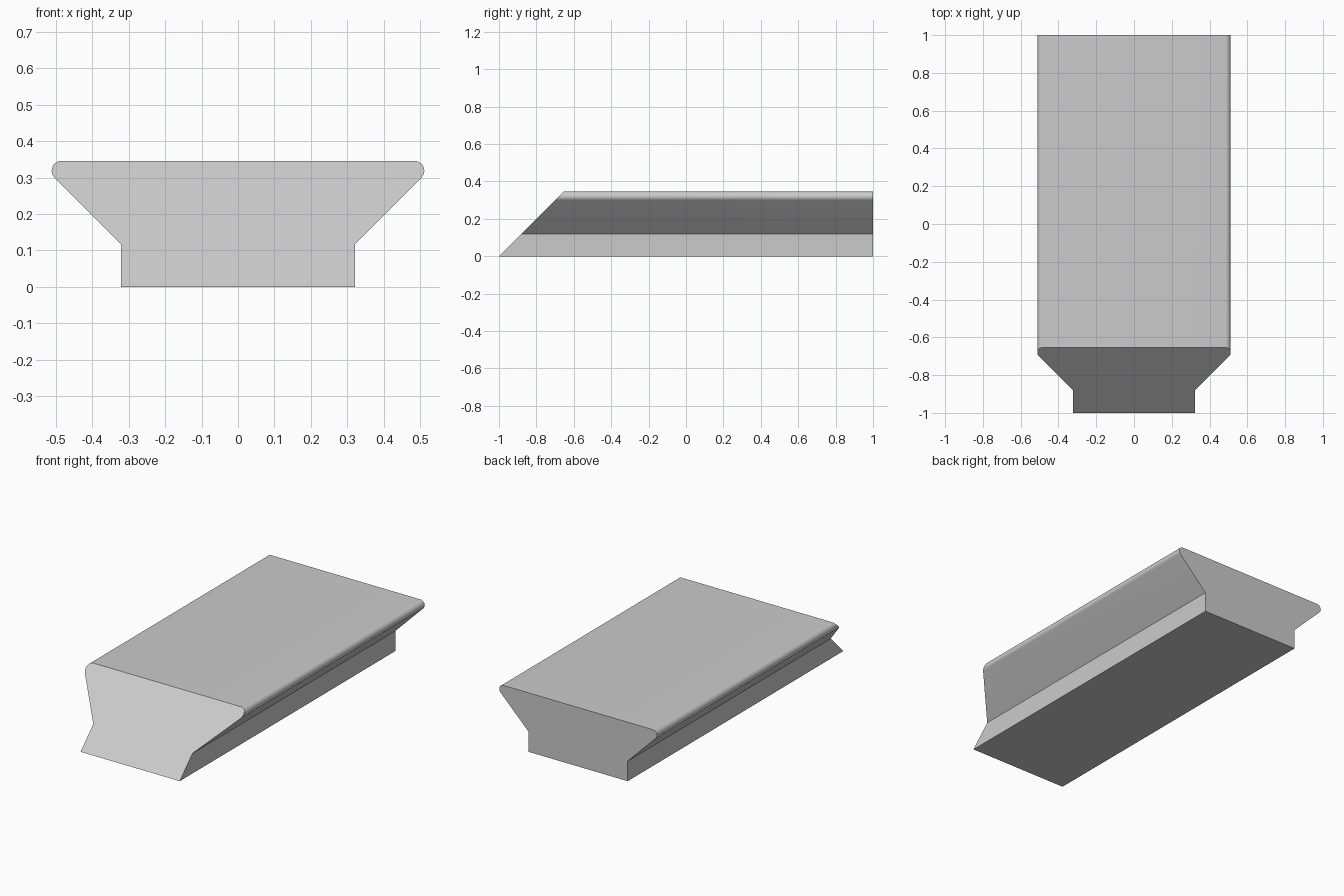
import bpy
import bmesh
import math

cube = bpy.data.objects.get("Cube")
if cube:
    bpy.data.objects.remove(cube, do_unlink=True)

# Single grey material
grey = bpy.data.materials.new("light_grey")
grey.use_nodes = True
colour = (0.6, 0.6, 0.6, 1)
grey.diffuse_color = colour
grey.node_tree.nodes["Principled BSDF"].inputs["Base Color"].default_value = colour

# Half cross-section: narrow foot, flared side, rounded lip
radius, lip_x, lip_z = 0.027, 0.485, 0.319
steps = 12
half = [(0.322, 0), (0.322, 0.118)]
for i in range(steps + 1):
    a = math.radians(-45 + 135 * i / steps)
    half.append((lip_x + radius * math.cos(a), lip_z + radius * math.sin(a)))
profile = half + [(-x, z) for x, z in reversed(half)]

# Extrude along y, with the front end cut back at 45 degrees
bm = bmesh.new()
front = [bm.verts.new((x, z - 1, z)) for x, z in profile]
back = [bm.verts.new((x, 1, z)) for x, z in profile]
bm.faces.new(front)
bm.faces.new(back[::-1])
for i in range(len(profile)):
    j = (i + 1) % len(profile)
    bm.faces.new((front[j], front[i], back[i], back[j]))
bmesh.ops.recalc_face_normals(bm, faces=bm.faces)

mesh = bpy.data.meshes.new("flared_bar")
bm.to_mesh(mesh)
bm.free()
mesh.materials.append(grey)
bar = bpy.data.objects.new("flared_bar", mesh)
bpy.context.collection.objects.link(bar)

# Smooth the rounded lips, keep the other edges crisp
bpy.ops.object.select_all(action="DESELECT")
bar.select_set(True)
bpy.context.view_layer.objects.active = bar
bpy.ops.object.shade_smooth_by_angle(angle=math.radians(30))
